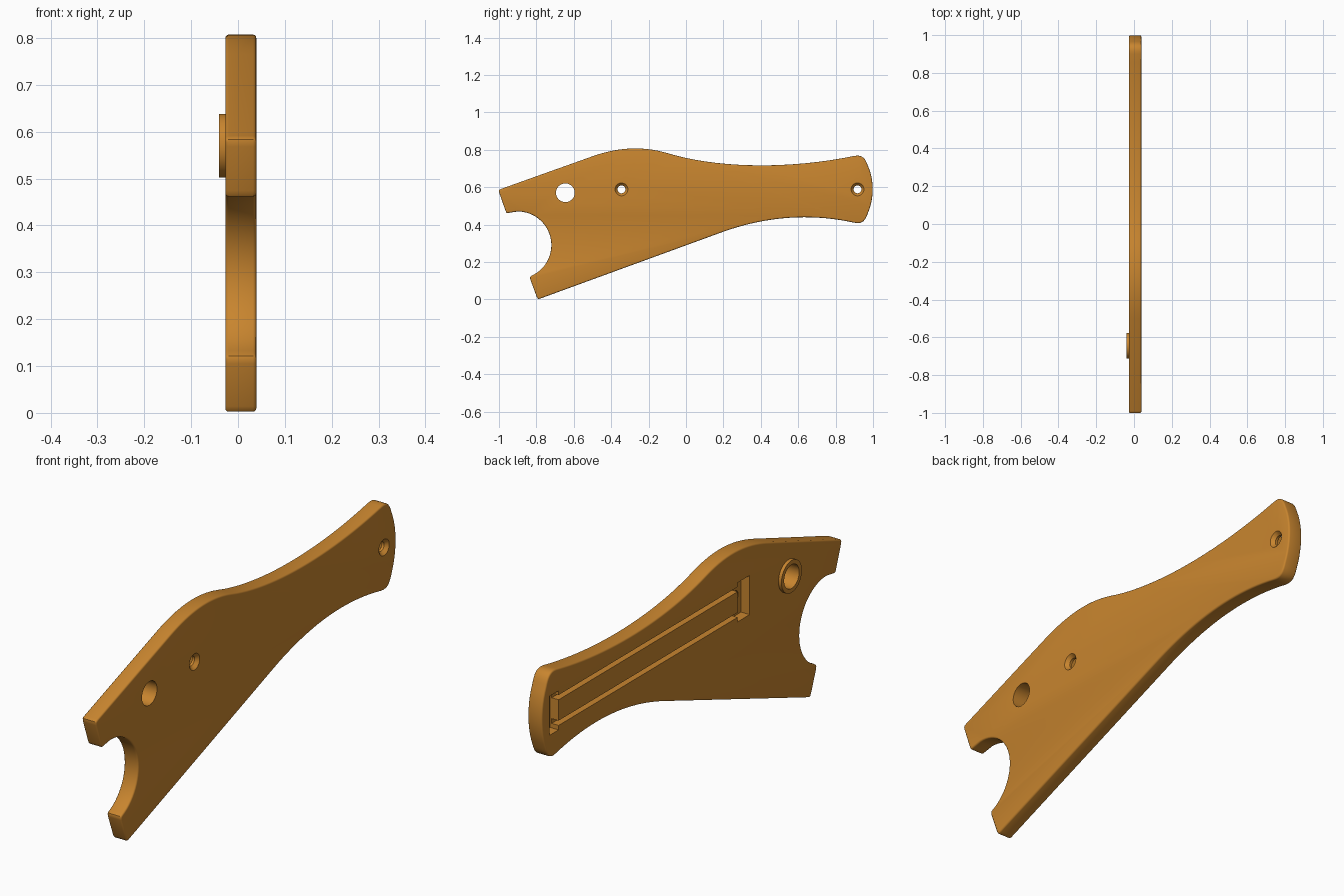
import bpy, bmesh, math
from mathutils import Matrix, Vector

if "Cube" in bpy.data.objects:
    bpy.data.objects.remove(bpy.data.objects["Cube"])

BACK, FRONT = -0.027, 0.039      # plate faces along x
HOLE_Z = 0.588
SCREWS = (-0.345, 0.917)

wood = bpy.data.materials.new("warm_brown")
wood.diffuse_color = (0.58, 0.235, 0.028, 1)
wood.use_nodes = True
wood.node_tree.nodes["Principled BSDF"].inputs["Base Color"].default_value = wood.diffuse_color


def bez(p0, p1, p2, p3, n):
    """Cubic curve samples in the y-z plane, including both ends."""
    out = []
    for i in range(n + 1):
        t = i / n
        u = 1 - t
        k = (u**3, 3 * u * u * t, 3 * u * t * t, t**3)
        out.append(tuple(sum(w * p[j] for w, p in zip(k, (p0, p1, p2, p3)))
                         for j in (0, 1)))
    return out


def corner(a, c, b):
    """Small rounded corner from a to b around c."""
    return bez(a, c, c, b, 4)


def finish(name, bm):
    bmesh.ops.recalc_face_normals(bm, faces=bm.faces)
    me = bpy.data.meshes.new(name)
    bm.to_mesh(me)
    bm.free()
    me.materials.append(wood)
    ob = bpy.data.objects.new(name, me)
    bpy.context.collection.objects.link(ob)
    return ob


def disc(name, y, z, x0, x1, r0, r1):
    """Round part along x, radius r0 at x0 and r1 at x1."""
    bm = bmesh.new()
    m = Matrix.Translation(((x0 + x1) / 2, y, z)) @ Matrix.Rotation(math.pi / 2, 4, 'Y')
    bmesh.ops.create_cone(bm, cap_ends=True, segments=48, radius1=r0, radius2=r1,
                          depth=x1 - x0, matrix=m)
    return finish(name, bm)


def box(name, lo, hi):
    lo, hi = Vector(lo), Vector(hi)
    bm = bmesh.new()
    m = Matrix.Translation((lo + hi) / 2) @ Matrix.Diagonal((*(hi - lo), 1))
    bmesh.ops.create_cube(bm, size=1, matrix=m)
    return finish(name, bm)


def combine(target, tool, operation='DIFFERENCE'):
    mod = target.modifiers.new("combine", 'BOOLEAN')
    mod.operation, mod.solver, mod.object = operation, 'EXACT', tool
    bpy.context.view_layer.objects.active = target
    bpy.ops.object.modifier_apply(modifier=mod.name)
    bpy.data.objects.remove(tool)


# Side outline: top edge, rounded butt, lower edge, notched end
outline = []
outline += bez((-0.50, 0.765), (-0.38, 0.807), (-0.25, 0.826), (-0.10, 0.782), 16)
outline += bez((-0.10, 0.782), (0.17, 0.70), (0.55, 0.695), (0.90, 0.767), 24)
outline += bez((0.90, 0.767), (0.945, 0.776), (0.96, 0.75), (0.972, 0.715), 8)
outline += bez((0.972, 0.715), (1.007, 0.64), (1.007, 0.54), (0.972, 0.46), 12)
outline += bez((0.972, 0.46), (0.96, 0.425), (0.945, 0.40), (0.90, 0.41), 8)
outline += bez((0.90, 0.41), (0.68, 0.458), (0.45, 0.45), (0.20, 0.362), 20)
outline += corner((-0.775, 0.006), (-0.79, 0.0), (-0.798, 0.014))
outline += corner((-0.832, 0.105), (-0.836, 0.122), (-0.813, 0.133))
for i in range(1, 29):           # round notch
    a = math.radians(-60 + 150 * i / 28)
    outline.append((-0.90 + 0.18 * math.cos(a), 0.29 + 0.18 * math.sin(a)))
outline += corner((-0.945, 0.463), (-0.959, 0.46), (-0.965, 0.474))
outline += corner((-0.998, 0.568), (-1.002, 0.585), (-0.988, 0.591))

points = []
for p in outline:
    if not points or math.dist(p, points[-1]) > 1e-4:
        points.append(p)

# Plate with softened rims
bm = bmesh.new()
cap = bm.faces.new([bm.verts.new((BACK, y, z)) for y, z in points])
ext = bmesh.ops.extrude_face_region(bm, geom=[cap])
bmesh.ops.translate(bm, vec=(FRONT - BACK, 0, 0),
                    verts=[g for g in ext["geom"] if isinstance(g, bmesh.types.BMVert)])
bmesh.ops.recalc_face_normals(bm, faces=bm.faces)
rims = [e for e in bm.edges if abs(e.verts[0].co.x - e.verts[1].co.x) < 1e-6]
bmesh.ops.bevel(bm, geom=rims, offset=0.007, segments=3, profile=0.5, affect='EDGES')
plate = finish("grip_plate", bm)

# Raised collar and its through bore
combine(plate, disc("collar", -0.645, 0.57, -0.041, 0.0, 0.068, 0.068), 'UNION')
combine(plate, disc("bore", -0.645, 0.57, -0.1, 0.1, 0.05, 0.05))

# Deep end slots on the back face
for y, half in zip(SCREWS, (0.04, 0.03)):
    combine(plate, box("slot", (-0.1, y - half, 0.505), (0.013, y + half, 0.67)))

# Two thin grooves joining the slots
for z in (HOLE_Z - 0.054, HOLE_Z + 0.054):
    combine(plate, box("groove", (-0.1, SCREWS[0], z - 0.010), (0.005, SCREWS[1], z + 0.010)))

# Countersunk screw holes
for y in SCREWS:
    combine(plate, disc("screw_hole", y, HOLE_Z, -0.1, 0.1, 0.021, 0.021))
    combine(plate, disc("countersink", y, HOLE_Z, 0.024, 0.041, 0.021, 0.036))

# Smooth shading with sharp edges kept
bpy.ops.object.select_all(action='DESELECT')
plate.select_set(True)
bpy.context.view_layer.objects.active = plate
bpy.ops.object.shade_smooth_by_angle(angle=math.radians(32))
